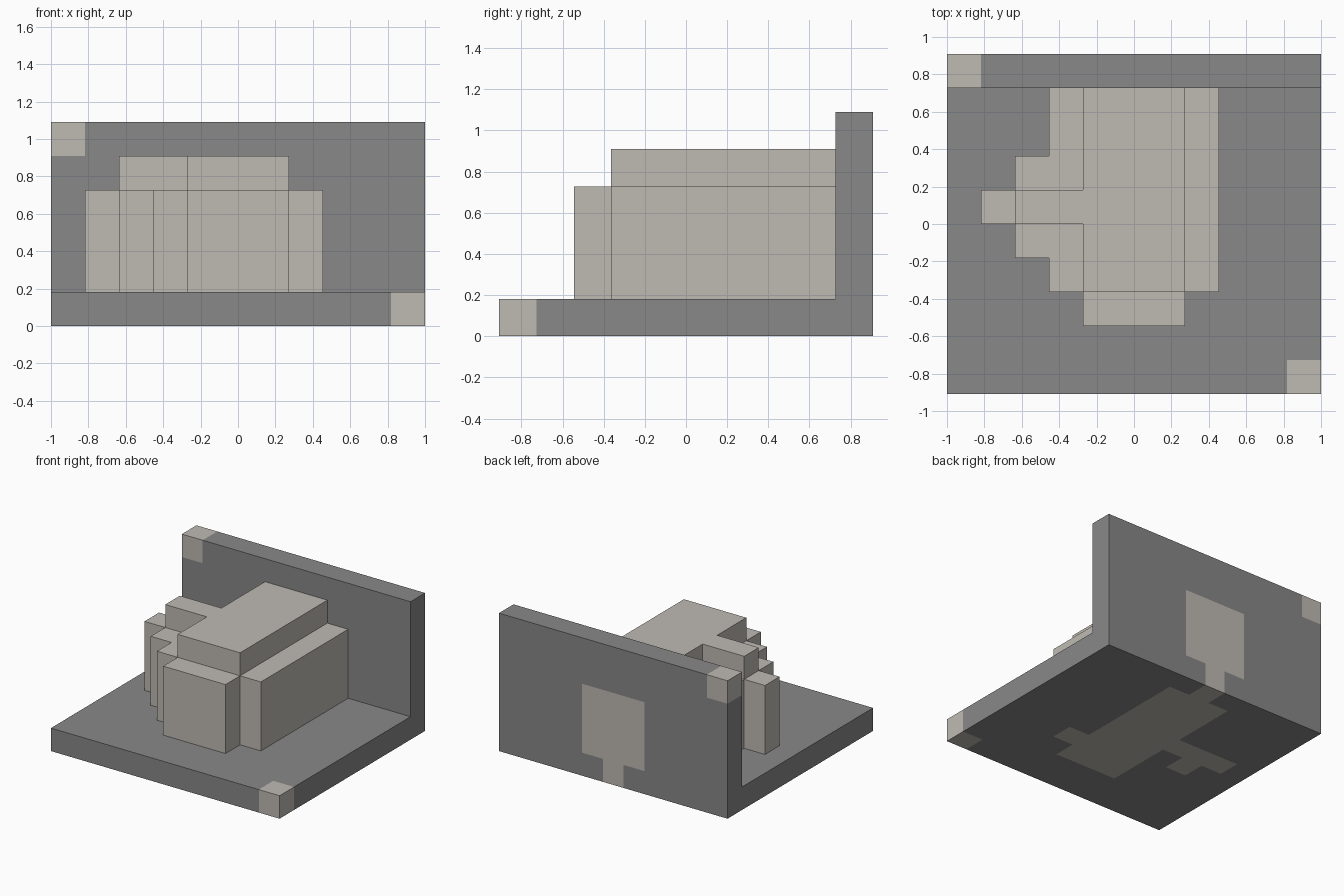
import bpy
import bmesh
from mathutils import Vector
from itertools import product

cube = bpy.data.objects.get("Cube")
if cube:
    bpy.data.objects.remove(cube, do_unlink=True)

U = 2 / 11                      # one cell
ORIGIN = Vector((-1, -5 * U, 0))


def material(name, rgb):
    m = bpy.data.materials.new(name)
    m.use_nodes = True
    m.diffuse_color = (*rgb, 1)
    m.node_tree.nodes["Principled BSDF"].inputs["Base Color"].default_value = (*rgb, 1)
    return m


GREY = material("mid grey", (0.246, 0.246, 0.246))
STONE = material("pale stone", (0.52, 0.49, 0.45))


def cells(x, y, z):
    """All cells in a block given as (start, end) ranges."""
    return set(product(range(*x), range(*y), range(*z)))


def build(name, solid, mats, painted=()):
    """Skin a set of cells; painted cells take the second material."""
    bm = bmesh.new()
    for cell in solid:
        for axis in range(3):
            for side in (0, 1):
                step = [0, 0, 0]
                step[axis] = 2 * side - 1
                if tuple(c + s for c, s in zip(cell, step)) in solid:
                    continue
                b, c = (axis + 1) % 3, (axis + 2) % 3
                loop = [(0, 0), (1, 0), (1, 1), (0, 1)]
                verts = []
                for p, q in (loop if side else reversed(loop)):
                    corner = Vector(cell)
                    corner[axis] += side
                    corner[b] += p
                    corner[c] += q
                    verts.append(bm.verts.new(ORIGIN + corner * U))
                bm.faces.new(verts).material_index = int(cell in painted)
    bmesh.ops.remove_doubles(bm, verts=bm.verts, dist=0.001)
    # merge coplanar cell faces, keeping colour borders
    bmesh.ops.dissolve_limit(bm, angle_limit=0.02, verts=bm.verts,
                             edges=bm.edges, delimit={'MATERIAL'})
    mesh = bpy.data.meshes.new(name)
    bm.to_mesh(mesh)
    bm.free()
    for m in mats:
        mesh.materials.append(m)
    obj = bpy.data.objects.new(name, mesh)
    bpy.context.collection.objects.link(obj)
    return obj


# Floor slab and back wall, with pale corners and inlays
frame = cells((0, 11), (0, 10), (0, 1)) | cells((0, 11), (9, 10), (0, 6))
corners = {(10, 0, 0), (0, 9, 5)}
wall_inlay = cells((4, 7), (9, 10), (1, 4)) | {(5, 9, 0)}
floor_inlay = (cells((4, 7), (2, 9), (0, 1)) | cells((1, 4), (5, 6), (0, 1))
               | {(7, 3, 0), (2, 4, 0)})
build("floor_and_back_wall", frame, [GREY, STONE],
      corners | wall_inlay | floor_inlay)

# Stepped block: main mass, front step, side steps and side arm
block = (cells((4, 7), (3, 9), (1, 5))
         | cells((4, 7), (2, 3), (1, 4))
         | cells((3, 8), (3, 9), (1, 4))
         | cells((2, 3), (4, 7), (1, 4))
         | cells((1, 2), (5, 6), (1, 4))
         | cells((2, 4), (5, 6), (1, 5)))
build("stepped_block", block, [STONE])
